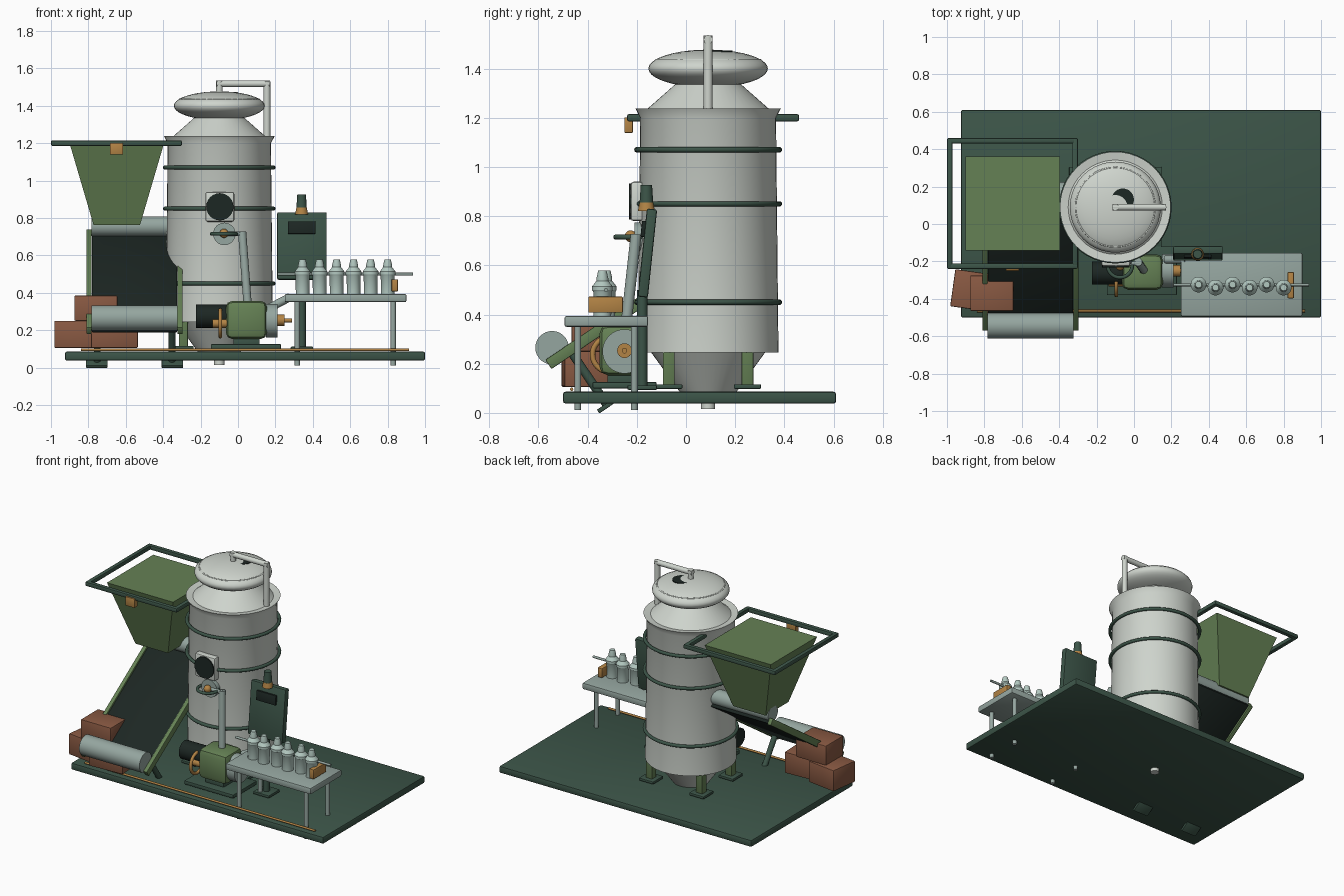
import bpy, bmesh, math
from mathutils import Vector, Matrix

if "Cube" in bpy.data.objects:
    bpy.data.objects.remove(bpy.data.objects["Cube"])

def mat(name, c):
    m = bpy.data.materials.new(name)
    m.diffuse_color = (*c, 1)
    m.use_nodes = True
    m.node_tree.nodes["Principled BSDF"].inputs["Base Color"].default_value = m.diffuse_color
    return m

STEEL = mat("steel", (0.62, 0.66, 0.61))
GALV = mat("galvanised", (0.30, 0.38, 0.35))
GLASS = mat("bottle_glass", (0.45, 0.58, 0.53))
DARK = mat("dark_green", (0.045, 0.09, 0.065))
GREEN = mat("green", (0.13, 0.22, 0.09))
BLACK = mat("black", (0.012, 0.02, 0.017))
BRASS = mat("brass", (0.45, 0.23, 0.06))
BRICK = mat("crate_brown", (0.25, 0.10, 0.055))

def make(name, bm, m, smooth=True):
    bmesh.ops.recalc_face_normals(bm, faces=bm.faces)
    me = bpy.data.meshes.new(name)
    bm.to_mesh(me)
    bm.free()
    o = bpy.data.objects.new(name, me)
    bpy.context.collection.objects.link(o)
    me.materials.append(m)
    if smooth:
        bpy.ops.object.select_all(action='DESELECT')
        o.select_set(True)
        bpy.context.view_layer.objects.active = o
        bpy.ops.object.shade_smooth_by_angle(angle=math.radians(35))
    return o

def box(name, c, s, m, bev=0.006, rot=None):
    bm = bmesh.new()
    bmesh.ops.create_cube(bm, size=1)
    bmesh.ops.scale(bm, vec=s, verts=bm.verts)
    if bev:
        bmesh.ops.bevel(bm, geom=bm.edges[:], offset=bev, segments=2, profile=0.5, affect='EDGES')
    if rot is not None:
        bmesh.ops.transform(bm, matrix=rot, verts=bm.verts)
    bmesh.ops.translate(bm, vec=c, verts=bm.verts)
    return make(name, bm, m)

def rod(name, a, b, r, m, r2=None, n=24):
    a, b = Vector(a), Vector(b)
    bm = bmesh.new()
    bmesh.ops.create_cone(bm, cap_ends=True, segments=n, radius1=r,
                          radius2=r if r2 is None else r2, depth=(b - a).length)
    q = Vector((0, 0, 1)).rotation_difference(b - a).to_matrix().to_4x4()
    bmesh.ops.transform(bm, matrix=Matrix.Translation((a + b) / 2) @ q, verts=bm.verts)
    return make(name, bm, m)

def lathe(name, c, prof, m, n=48):
    bm = bmesh.new()
    vs = [bm.verts.new((r, 0, z)) for r, z in prof]
    es = [bm.edges.new(p) for p in zip(vs, vs[1:])]
    bmesh.ops.spin(bm, geom=vs + es, cent=(0, 0, 0), axis=(0, 0, 1), angle=2 * math.pi, steps=n)
    bmesh.ops.remove_doubles(bm, verts=bm.verts, dist=1e-4)
    bmesh.ops.translate(bm, vec=c, verts=bm.verts)
    return make(name, bm, m)

def ring(name, c, R, r, m, axis='Z', n=48):
    rot = (0, math.pi / 2, 0) if axis == 'X' else (0, 0, 0)
    bpy.ops.mesh.primitive_torus_add(location=c, rotation=rot, major_radius=R, minor_radius=r,
                                     major_segments=n, minor_segments=10)
    o = bpy.context.object
    o.name = name
    o.data.materials.append(m)
    bpy.ops.object.shade_smooth_by_angle(angle=math.radians(40))
    return o

def ball(name, c, s, m):
    bm = bmesh.new()
    bmesh.ops.create_uvsphere(bm, u_segments=40, v_segments=20, radius=1)
    bmesh.ops.scale(bm, vec=s, verts=bm.verts)
    bmesh.ops.translate(bm, vec=c, verts=bm.verts)
    return make(name, bm, m)

# base plate and front pipe
box("base_plate", (0.0375, 0.055, 0.062), (1.925, 1.11, 0.048), DARK, 0.01)
rod("front_pipe", (-0.84, -0.465, 0.096), (0.915, -0.465, 0.096), 0.007, BRASS, n=12)

# tank with shoulder, hopper bottom and drain
TX, TY = -0.1, 0.09
lathe("tank_body", (TX, TY, 0), [(0, 0.245), (0.286, 0.245), (0.276, 1.2), (0.296, 1.238),
      (0.252, 1.232), (0.135, 1.335), (0, 1.335)], STEEL)
rod("tank_bottom_cone", (TX, TY, 0.085), (TX, TY, 0.25), 0.115, STEEL, 0.235, 48)
rod("drain_pipe", (TX, TY, 0.015), (TX, TY, 0.1), 0.028, STEEL)
for i, z in enumerate((0.45, 0.85, 1.07)):
    ring(f"tank_band_{i}", (TX, TY, z), 0.29, 0.011, DARK)
for sx in (-1, 1):
    for sy in (-1, 1):
        x, y = TX + sx * 0.192, TY + sy * 0.16
        box("tank_leg", (x, y, 0.27), (0.048, 0.048, 0.32), GREEN, 0.004)
        box("tank_foot", (x, y, 0.107), (0.11, 0.11, 0.018), DARK, 0.004)

# domed lid and vent pipe
ball("lid_dome", (TX, TY, 1.4), (0.243, 0.243, 0.077), STEEL)
ring("lid_seam", (TX, TY, 1.434), 0.212, 0.005, STEEL)
rod("lid_hatch", (-0.06, 0.13, 1.45), (-0.06, 0.13, 1.474), 0.06, BLACK)
rod("vent_riser", (TX, TY, 1.46), (TX, TY, 1.535), 0.018, STEEL)
rod("vent_cross", (TX - 0.015, TY, 1.518), (0.17, TY, 1.518), 0.018, STEEL)
rod("vent_down", (0.155, TY, 1.22), (0.155, TY, 1.53), 0.018, STEEL)

# sight window and valve
box("window_plate", (-0.097, -0.2, 0.86), (0.155, 0.05, 0.16), STEEL, 0.012)
rod("window_glass", (-0.097, -0.18, 0.86), (-0.097, -0.232, 0.86), 0.073, BLACK)
rod("valve_flange", (-0.073, -0.17, 0.715), (-0.073, -0.21, 0.715), 0.06, GALV)
ring("valve_wheel", (-0.075, -0.22, 0.715), 0.066, 0.01, DARK)
ball("valve_hub", (-0.075, -0.225, 0.718), (0.024, 0.024, 0.024), BRASS)
rod("valve_arm", (-0.06, -0.21, 0.715), (0.03, -0.21, 0.715), 0.012, GALV)

# pump set
box("pump_base", (0.042, -0.25, 0.113), (0.375, 0.26, 0.026), DARK, 0.005)
box("pump_body", (0.045, -0.257, 0.255), (0.22, 0.19, 0.205), GREEN, 0.035)
box("pump_pedestal", (0.045, -0.25, 0.14), (0.14, 0.14, 0.05), DARK, 0.004)
rod("pump_motor", (-0.225, -0.262, 0.275), (-0.05, -0.262, 0.275), 0.062, BLACK)
ring("flywheel", (-0.095, -0.31, 0.237), 0.07, 0.011, BRASS, 'X')
rod("flywheel_hub", (-0.135, -0.31, 0.237), (-0.06, -0.31, 0.237), 0.024, BRASS)
rod("pump_flange", (0.15, -0.25, 0.25), (0.21, -0.25, 0.25), 0.09, GALV, n=32)
rod("pump_nozzle", (0.2, -0.25, 0.253), (0.248, -0.25, 0.253), 0.03, BRASS)
rod("pump_nozzle_tip", (0.24, -0.25, 0.253), (0.29, -0.25, 0.253), 0.011, BRASS)
rod("pump_riser", (0.052, -0.247, 0.33), (0.022, -0.203, 0.725), 0.022, GALV)
rod("outlet_pipe", (0.17, -0.19, 0.32), (0.28, -0.19, 0.378), 0.022, GALV)

# control cabinet on a post
tilt = Matrix.Rotation(math.radians(-6), 4, 'X')
box("cabinet", (0.342, -0.157, 0.65), (0.265, 0.042, 0.36), DARK, 0.008, tilt)
box("cabinet_screen", (0.34, -0.172, 0.748), (0.148, 0.02, 0.065), BLACK, 0.003, tilt)
rod("cabinet_post", (0.342, -0.178, 0.1), (0.342, -0.178, 0.5), 0.021, DARK)
box("cabinet_foot", (0.342, -0.178, 0.103), (0.12, 0.12, 0.018), DARK, 0.004)
rod("beacon_base", (0.34, -0.161, 0.82), (0.34, -0.161, 0.855), 0.035, BRASS, 0.028)
rod("beacon_cap", (0.34, -0.161, 0.85), (0.34, -0.161, 0.927), 0.028, DARK, 0.023)

# bottling table
box("table_top", (0.575, -0.324, 0.372), (0.65, 0.34, 0.044), GALV, 0.008)
for x in (0.317, 0.83):
    for y in (-0.44, -0.21):
        rod("table_leg", (x, y, 0.012), (x, y, 0.36), 0.014, GALV)
for i in range(6):
    lathe(f"bottle_{i}", (0.345 + i * 0.091, -0.324 - (i % 2) * 0.016, 0.392),
          [(0, 0), (0.036, 0), (0.037, 0.1), (0.042, 0.107), (0.042, 0.122), (0.024, 0.145),
           (0.024, 0.155), (0.017, 0.187), (0, 0.187)], GLASS, 24)
rod("bottle_rail", (0.21, -0.325, 0.5), (0.935, -0.325, 0.5), 0.008, GALV, n=12)
box("table_stop", (0.838, -0.327, 0.44), (0.034, 0.14, 0.065), BRASS, 0.004)

# feed hopper with rim frame
HX, HY = -0.648, 0.11
bm = bmesh.new()
bmesh.ops.create_cone(bm, cap_ends=True, segments=4, radius1=0.124 * 2 ** 0.5,
                      radius2=0.252 * 2 ** 0.5, depth=0.435)
bmesh.ops.transform(bm, matrix=Matrix.Translation((HX, HY, 0.98)) @ Matrix.Rotation(math.pi / 4, 4, 'Z'),
                    verts=bm.verts)
make("hopper", bm, GREEN)
for s in (-1, 1):
    box("rim_bar_side", (-0.65 + s * 0.335, HY, 1.2), (0.03, 0.7, 0.03), DARK, 0.008)
    box("rim_bar_cross", (-0.65, HY + s * 0.335, 1.2), (0.7, 0.03, 0.03), DARK, 0.008)
box("hopper_latch", (-0.65, -0.233, 1.17), (0.07, 0.034, 0.062), BRASS, 0.003)

# inclined conveyor, built along a local sloping axis
ANG = math.radians(34)
R = Matrix.Rotation(ANG, 4, 'X')
CX = -0.553
def cv(x, y, z):
    return Vector((CX, -0.555, 0.2)) + R @ Vector((x, y, z))
box("conveyor_belt", cv(0, 0.465, 0), (0.455, 0.93, 0.03), BLACK, 0.004, R)
rod("lower_roller", cv(-0.23, 0.045, 0.048), cv(0.23, 0.045, 0.048), 0.068, GALV, n=32)
rod("upper_roller", cv(-0.23, 0.912, 0.055), cv(0.22, 0.912, 0.055), 0.053, GALV, n=32)
for s in (-1, 1):
    box("conveyor_rail", cv(s * 0.243, 0.465, 0), (0.028, 0.94, 0.045), GREEN, 0.004, R)
    rod("conveyor_strut", cv(s * 0.2, 0.1, 0), cv(s * 0.2, 0.1, -0.27), 0.018, DARK)
    box("conveyor_foot", cv(s * 0.202, 0.1, -0.272), (0.115, 0.09, 0.018), DARK, 0.003, R)

# stacked crates
for i, (c, s, a) in enumerate([((-0.865, -0.355, 0.178), (0.21, 0.2, 0.145), -8),
                               ((-0.665, -0.4, 0.178), (0.25, 0.2, 0.145), 3),
                               ((-0.76, -0.37, 0.318), (0.23, 0.19, 0.135), 0)]):
    box(f"crate_{i}", c, s, BRICK, 0.006, Matrix.Rotation(math.radians(a), 4, 'Z'))
